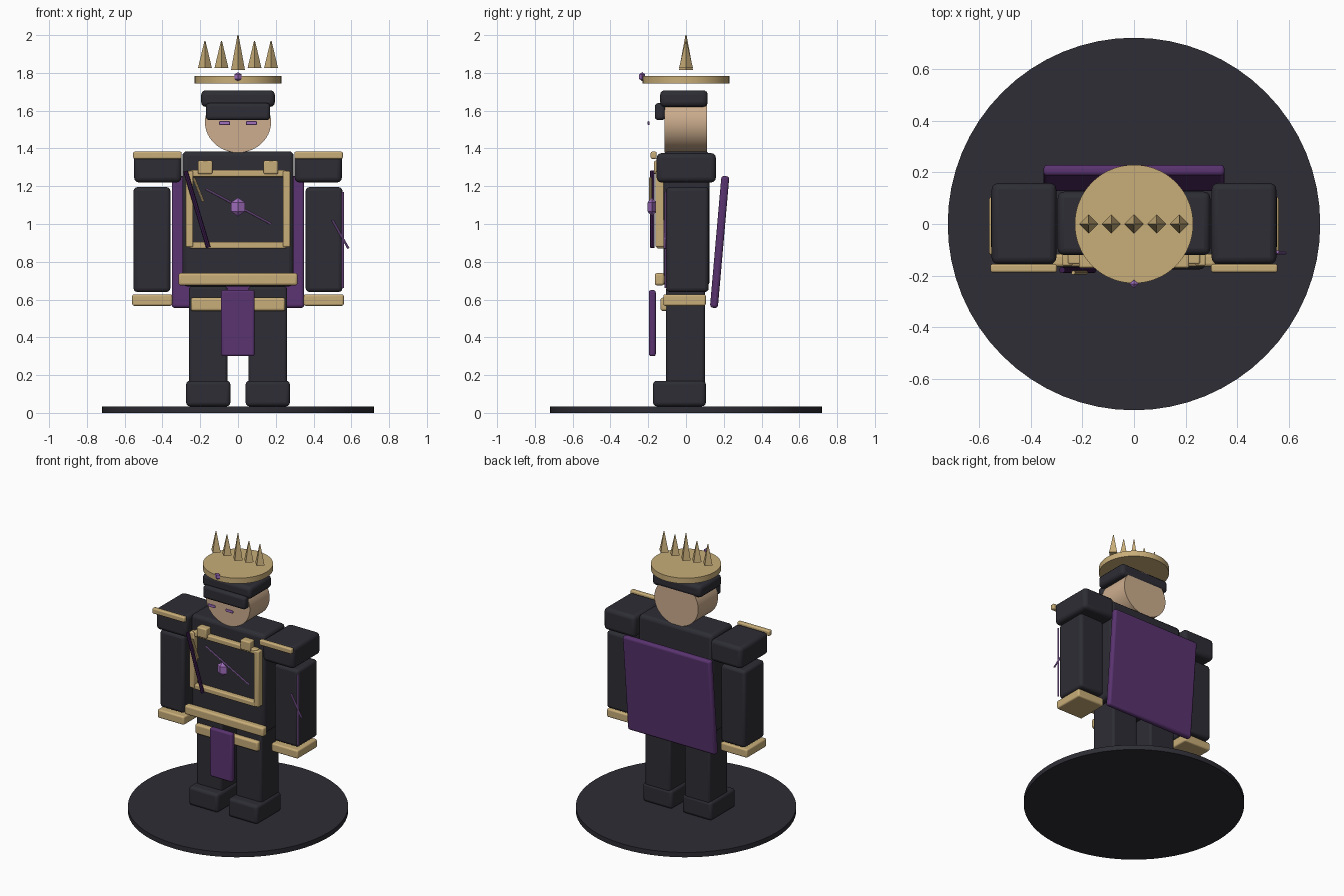
import bpy
import math
from mathutils import Vector

if "Cube" in bpy.data.objects:
    bpy.data.objects.remove(bpy.data.objects["Cube"], do_unlink=True)


def material(name, rgb):
    m = bpy.data.materials.new(name)
    m.use_nodes = True
    m.diffuse_color = (*rgb, 1)
    bsdf = next(n for n in m.node_tree.nodes if n.type == 'BSDF_PRINCIPLED')
    bsdf.inputs["Base Color"].default_value = (*rgb, 1)
    return m


CLOTH = material("charcoal cloth", (0.026, 0.026, 0.035))
GOLD = material("pale gold", (0.58, 0.42, 0.19))
SKIN = material("skin", (0.61, 0.42, 0.27))
PURPLE = material("purple cloth", (0.1, 0.033, 0.16))
STRAP = material("dark purple", (0.045, 0.012, 0.075))
LILAC = material("lilac gem", (0.36, 0.16, 0.52))


def finish(name, mat, smooth=False):
    ob = bpy.context.object
    ob.name = name
    ob.data.materials.append(mat)
    if smooth:
        bpy.ops.object.shade_smooth_by_angle(angle=math.radians(35))
    return ob


def box(name, mat, x, y, z, bevel=0.012, tilt=0):
    """Rounded box from its (low, high) extent on each axis."""
    bpy.ops.mesh.primitive_cube_add(
        size=1, location=[sum(r) / 2 for r in (x, y, z)], rotation=(tilt, 0, 0))
    ob = bpy.context.object
    ob.scale = [r[1] - r[0] for r in (x, y, z)]
    bpy.ops.object.transform_apply(location=False, rotation=False, scale=True)
    if bevel:
        mod = ob.modifiers.new("rounding", 'BEVEL')
        mod.width = bevel
        mod.segments = 3
    return finish(name, mat, bool(bevel))


def pair(name, mat, x, y, z, bevel=0.012):
    box("left_" + name, mat, x, y, z, bevel)
    box("right_" + name, mat, (-x[1], -x[0]), y, z, bevel)


def rod(name, mat, a, b, radius, sides=8):
    a, b = Vector(a), Vector(b)
    d = b - a
    bpy.ops.mesh.primitive_cylinder_add(
        vertices=sides, radius=radius, depth=d.length, location=(a + b) / 2,
        rotation=d.to_track_quat('Z', 'Y').to_euler())
    return finish(name, mat, sides > 6)


def gem(name, loc, size):
    """Eight-sided jewel made of two joined pyramids."""
    bpy.ops.mesh.primitive_uv_sphere_add(segments=4, ring_count=2, radius=1, location=loc)
    bpy.context.object.scale = size
    return finish(name, LILAC)


# Stand
bpy.ops.mesh.primitive_cylinder_add(vertices=64, radius=0.72, depth=0.035, location=(0, 0, 0.0175))
finish("stand", CLOTH, True)

# Legs and body
pair("boot", CLOTH, (0.04, 0.275), (-0.175, 0.105), (0.035, 0.17), 0.02)
pair("leg", CLOTH, (0.055, 0.26), (-0.105, 0.1), (0.15, 0.67), 0.015)
box("torso", CLOTH, (-0.295, 0.295), (-0.12, 0.125), (0.67, 1.385), 0.025)
box("belt", GOLD, (-0.315, 0.315), (-0.165, -0.115), (0.675, 0.74))
box("hip_trim", GOLD, (-0.25, 0.25), (-0.135, -0.095), (0.54, 0.61))
box("tabard", PURPLE, (-0.09, 0.088), (-0.197, -0.16), (0.3, 0.65))

# Arms
pair("arm", CLOTH, (0.358, 0.553), (-0.105, 0.12), (0.64, 1.195), 0.02)
pair("shoulder", CLOTH, (0.3, 0.55), (-0.155, 0.158), (1.22, 1.375), 0.025)
pair("shoulder_trim", GOLD, (0.298, 0.555), (-0.187, -0.155), (1.345, 1.383), 0.008)
pair("cuff", GOLD, (0.348, 0.56), (-0.12, 0.105), (0.567, 0.627), 0.01)
rod("sleeve_line", LILAC, (0.555, -0.108, 0.66), (0.555, -0.108, 1.17), 0.006)
rod("sleeve_spark", LILAC, (0.5, -0.112, 1.02), (0.585, -0.112, 0.87), 0.006)

# Cape, leaning away from the back at the top
box("cape", PURPLE, (-0.35, 0.35), (0.157, 0.199), (0.555, 1.255), 0.015, math.radians(-5))

# Chest frame and ornaments
for label, z in (("top", 1.268), ("bottom", 0.888)):
    box("chest_frame_" + label, GOLD, (-0.255, 0.255), (-0.155, -0.11), (z - 0.018, z + 0.018), 0.007)
pair("chest_frame_side", GOLD, (0.237, 0.277), (-0.162, -0.11), (0.878, 1.28), 0.007)
pair("clasp", GOLD, (0.135, 0.213), (-0.17, -0.11), (1.265, 1.335), 0.008)
rod("chest_strap", STRAP, (-0.278, -0.178, 1.28), (-0.157, -0.178, 0.875), 0.012)
rod("chest_braid", GOLD, (-0.235, -0.188, 1.245), (-0.185, -0.188, 1.12), 0.008)
rod("chest_seam", LILAC, (-0.17, -0.121, 1.185), (0.175, -0.121, 1.0), 0.005)
gem("chest_gem", (0, -0.18, 1.09), (0.042, 0.026, 0.05))

# Head, eyes and cap
bpy.ops.mesh.primitive_cylinder_add(
    vertices=48, radius=1, depth=0.225, location=(0, -0.002, 1.54), rotation=(math.pi / 2, 0, 0))
bpy.context.object.scale = (0.175, 0.162, 1)
finish("head", SKIN, True)
pair("eye", LILAC, (0.042, 0.1), (-0.203, -0.193), (1.524, 1.544), 0.004)
box("cap", CLOTH, (-0.195, 0.195), (-0.137, 0.115), (1.62, 1.708), 0.025)
box("cap_visor", CLOTH, (-0.17, 0.17), (-0.165, -0.11), (1.55, 1.64), 0.018)

# Crown
bpy.ops.mesh.primitive_cylinder_add(vertices=64, radius=0.229, depth=0.04, location=(0, 0, 1.763))
finish("crown_disc", GOLD, True)
gem("crown_gem", (0, -0.232, 1.78), (0.022, 0.018, 0.024))
for i in range(-2, 3):
    low, high = (1.815, 2.0) if i == 0 else (1.825, 1.968)
    bpy.ops.mesh.primitive_cone_add(
        vertices=4, radius1=0.037, radius2=0.003, depth=high - low,
        location=(i * 0.0875, 0, (low + high) / 2))
    finish("crown_spike", GOLD)
